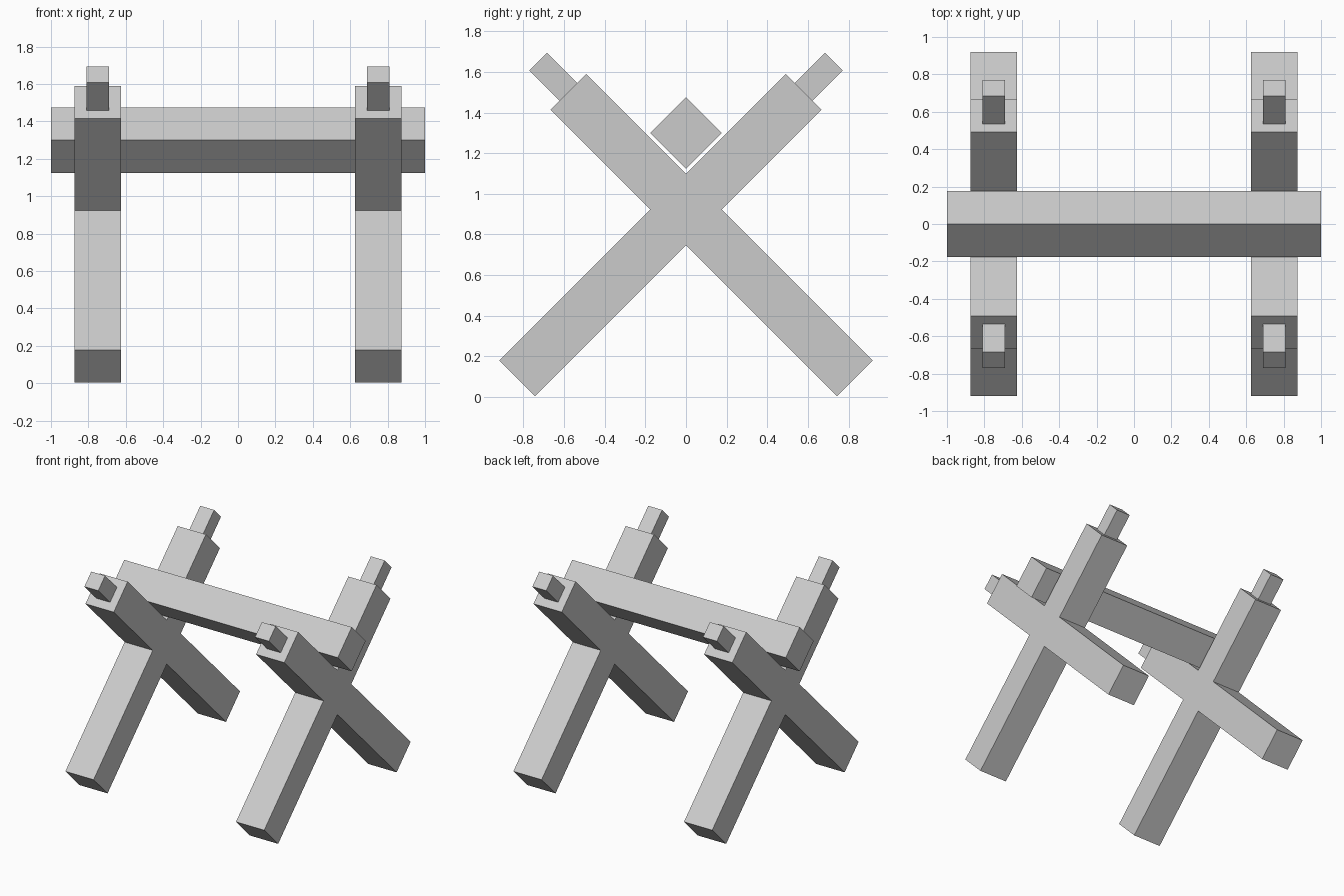
import bpy
import bmesh
from mathutils import Matrix, Vector

cube = bpy.data.objects.get("Cube")
if cube:
    bpy.data.objects.remove(cube, do_unlink=True)

# Single flat grey for the whole rack
grey = bpy.data.materials.new("plain_grey")
grey.use_nodes = True
colour = (0.6, 0.6, 0.6, 1)
grey.diffuse_color = colour
grey.node_tree.nodes["Principled BSDF"].inputs["Base Color"].default_value = colour

DIAG = 0.5 ** 0.5
TIMBER = 0.248       # timber thickness
PEG = 0.122          # peg thickness
CROSS_Z = 0.923      # height where the legs cross
FOOT = 1.176         # crossing to foot end
TOP = 0.819          # crossing to upper end
PEG_LEN = 0.21


def extrude_profile(name, profile, x_centre, width):
    """Extrude a (y, z) outline along x."""
    bm = bmesh.new()
    x0 = x_centre - width / 2
    face = bm.faces.new([bm.verts.new((x0, y, z)) for y, z in profile])
    result = bmesh.ops.extrude_face_region(bm, geom=[face])
    verts = [v for v in result["geom"] if isinstance(v, bmesh.types.BMVert)]
    bmesh.ops.translate(bm, verts=verts, vec=(width, 0, 0))
    bmesh.ops.recalc_face_normals(bm, faces=bm.faces)
    mesh = bpy.data.meshes.new(name)
    bm.to_mesh(mesh)
    bm.free()
    mesh.materials.append(grey)
    obj = bpy.data.objects.new(name, mesh)
    bpy.context.collection.objects.link(obj)
    return obj


def tilted(points, side=1):
    """Map (across, along) points onto an arm leaning at 45 degrees."""
    return [(side * (a + b) * DIAG, CROSS_Z + (b - a) * DIAG) for a, b in points]


h = TIMBER / 2
p = PEG / 2
# Cross outline: each upright half drawn along its own leaning axes
cross = tilted([(-h, h), (-h, TOP), (h, TOP), (h, h),
                (FOOT, h), (FOOT, -h), (h, -h),
                (h, -FOOT), (-h, -FOOT), (-h, -h),
                (-TOP, -h), (-TOP, h)])
peg = [(-p, TOP), (-p, TOP + PEG_LEN), (p, TOP + PEG_LEN), (p, TOP)]

# Crossed legs with a peg on each upper end
for side_name, x in (("left", 0.75), ("right", -0.75)):
    extrude_profile(f"{side_name}_crossed_legs", cross, x, TIMBER)
    for end_name, side in (("front", -1), ("back", 1)):
        extrude_profile(f"{side_name}_{end_name}_peg", tilted(peg, side), x, PEG)

# Square rail set on its corner above the crossings
r = TIMBER * DIAG
rail_z = 1.3
extrude_profile("cross_rail", [(0, rail_z - r), (r, rail_z), (0, rail_z + r), (-r, rail_z)], 0, 2)
